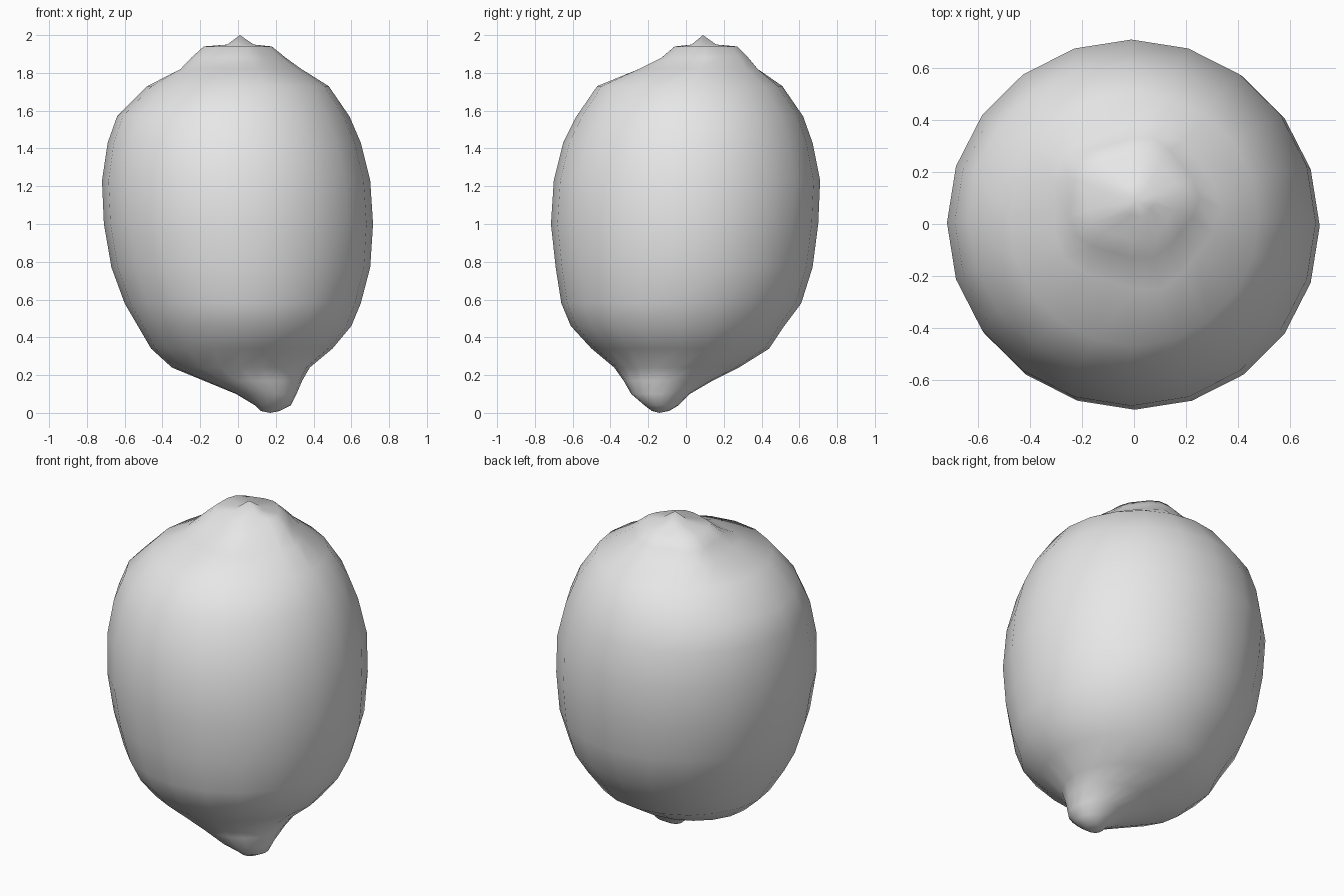
import bpy, bmesh
from math import cos, sin, pi

if "Cube" in bpy.data.objects:
    bpy.data.objects.remove(bpy.data.objects["Cube"], do_unlink=True)

SIDES = 20

# Fruit cross-sections from base to crown: height, left/right limits, front/back limits
SECTIONS = [
    (0.01, 0.12, 0.22, -0.18, -0.09),
    (0.04, 0.09, 0.28, -0.22, -0.04),
    (0.10, -0.01, 0.31, -0.29, 0.02),
    (0.17, -0.18, 0.34, -0.33, 0.14),
    (0.24, -0.35, 0.38, -0.38, 0.28),
    (0.34, -0.46, 0.50, -0.50, 0.44),
    (0.46, -0.53, 0.60, -0.61, 0.52),
    (0.58, -0.60, 0.65, -0.66, 0.61),
    (0.77, -0.67, 0.70, -0.69, 0.67),
    (1.00, -0.71, 0.715, -0.715, 0.70),
    (1.23, -0.72, 0.70, -0.70, 0.71),
    (1.43, -0.69, 0.65, -0.65, 0.67),
    (1.57, -0.64, 0.59, -0.58, 0.62),
    (1.73, -0.48, 0.48, -0.47, 0.51),
    (1.82, -0.32, 0.32, -0.25, 0.38),
    (1.88, -0.26, 0.24, -0.13, 0.33),
    (1.94, -0.19, 0.17, -0.06, 0.27),
    (1.95, -0.06, 0.08, 0.03, 0.16),
]
BASE_TIP = (0.17, -0.14, 0)
CROWN_TIP = (0.01, 0.09, 2)


def add_ring(bm, z, left, right, front, back):
    """One elliptical section, with shallow puckers near the crown."""
    cx, cy = (left + right) / 2, (front + back) / 2
    rx, ry = (right - left) / 2, (back - front) / 2
    pucker = 0.05 if z > 1.8 else 0
    ring = []
    for i in range(SIDES):
        a = 2 * pi * i / SIDES
        k = 1 + pucker * cos(5 * a)
        ring.append(bm.verts.new((cx + rx * k * cos(a), cy + ry * k * sin(a), z)))
    return ring


def bridge(bm, lower, upper):
    for i in range(SIDES):
        j = (i + 1) % SIDES
        bm.faces.new((lower[i], lower[j], upper[j], upper[i]))


def cap(bm, ring, tip):
    point = bm.verts.new(tip)
    for i in range(SIDES):
        bm.faces.new((ring[i], ring[(i + 1) % SIDES], point))


# Skin colour
skin = bpy.data.materials.new("plain grey")
skin.use_nodes = True
grey = (0.8, 0.8, 0.8, 1)
skin.diffuse_color = grey
skin.node_tree.nodes["Principled BSDF"].inputs["Base Color"].default_value = grey

# Fruit body with its leaning base nub and crown
bm = bmesh.new()
rings = [add_ring(bm, *section) for section in SECTIONS]
for lower, upper in zip(rings, rings[1:]):
    bridge(bm, lower, upper)
cap(bm, rings[0], BASE_TIP)
cap(bm, rings[-1], CROWN_TIP)
bmesh.ops.recalc_face_normals(bm, faces=bm.faces)
for face in bm.faces:
    face.smooth = True

mesh = bpy.data.meshes.new("lemon_body")
bm.to_mesh(mesh)
bm.free()
mesh.materials.append(skin)
lemon = bpy.data.objects.new("lemon_body", mesh)
bpy.context.collection.objects.link(lemon)
